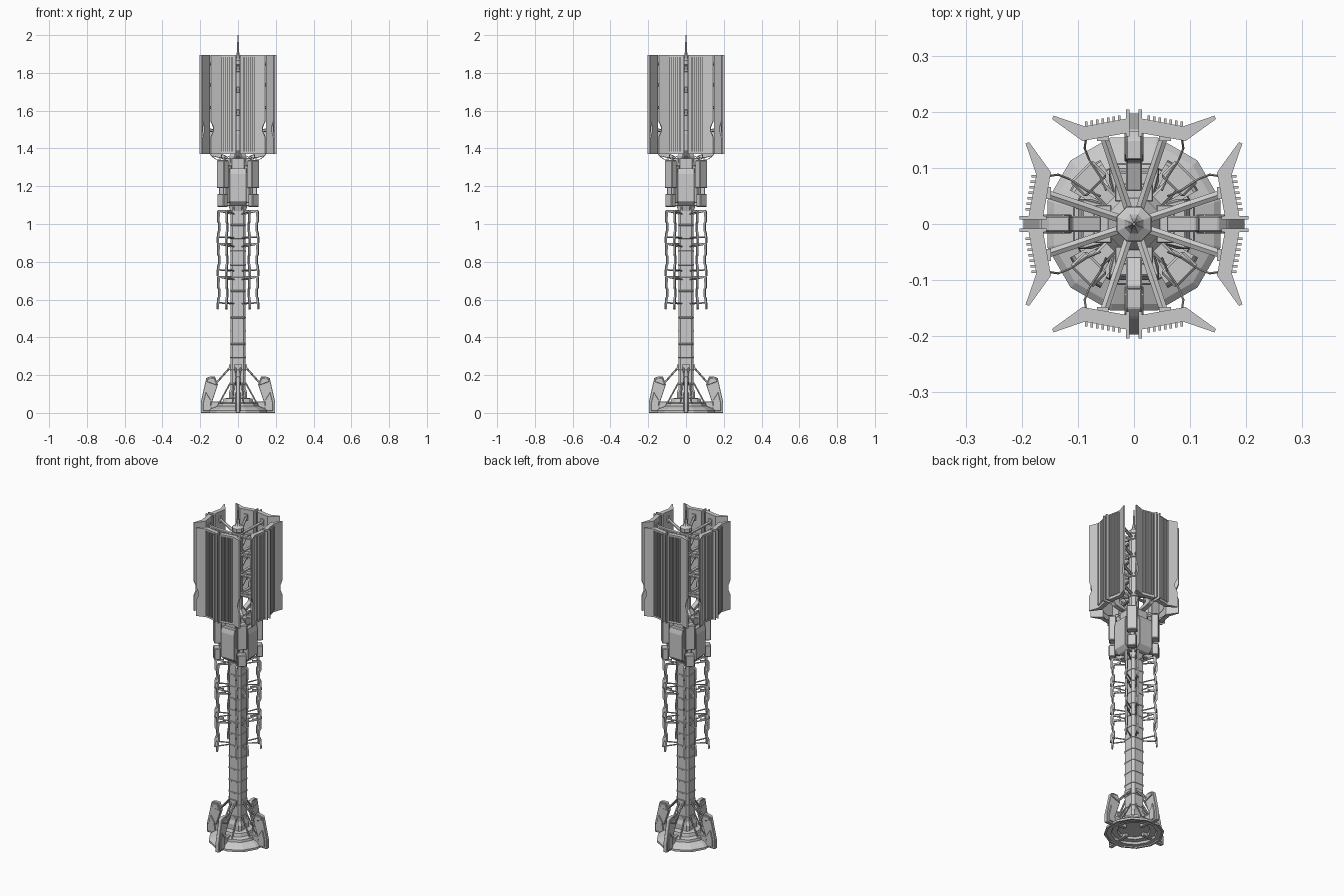
import bpy, bmesh, math
from mathutils import Vector, Matrix

if "Cube" in bpy.data.objects:
    bpy.data.objects.remove(bpy.data.objects["Cube"])

QUARTERS = [math.radians(90 * i) for i in range(4)]


def finish(name, bm, copies=1, mirror=False, bevel=0):
    """Mirror one sector in x, repeat it around z and store it as an object."""
    if mirror:
        d = bmesh.ops.duplicate(bm, geom=bm.verts[:] + bm.edges[:] + bm.faces[:])
        bmesh.ops.scale(bm, vec=(-1, 1, 1), verts=[g for g in d["geom"] if isinstance(g, bmesh.types.BMVert)])
    source = bm.verts[:] + bm.edges[:] + bm.faces[:]
    for a in QUARTERS[1:copies]:
        d = bmesh.ops.duplicate(bm, geom=source)
        bmesh.ops.rotate(bm, cent=(0, 0, 0), matrix=Matrix.Rotation(a, 3, 'Z'),
                         verts=[g for g in d["geom"] if isinstance(g, bmesh.types.BMVert)])
    bmesh.ops.recalc_face_normals(bm, faces=bm.faces[:])
    me = bpy.data.meshes.new(name)
    bm.to_mesh(me)
    bm.free()
    ob = bpy.data.objects.new(name, me)
    bpy.context.collection.objects.link(ob)
    if bevel:
        m = ob.modifiers.new("bevel", 'BEVEL')
        m.width, m.segments, m.limit_method = bevel, 1, 'ANGLE'
    return ob


def loft(bm, rings):
    """Skin closed rings of points and cap both ends."""
    rows = [[bm.verts.new(p) for p in ring] for ring in rings]
    n = len(rows[0])
    for a, b in zip(rows, rows[1:]):
        for i in range(n):
            bm.faces.new((a[i], a[(i + 1) % n], b[(i + 1) % n], b[i]))
    bm.faces.new(rows[0][::-1])
    bm.faces.new(rows[-1])


def lathe(bm, profile, sides, turn=0.0):
    loft(bm, [[(r * math.cos(turn + math.tau * i / sides), r * math.sin(turn + math.tau * i / sides), z)
               for i in range(sides)] for r, z in profile])


def chamfered(bm, profile, cut):
    """Square column with cut corners, profile in (half width, z)."""
    loft(bm, [[(h, -h + cut, z), (h, h - cut, z), (h - cut, h, z), (cut - h, h, z),
               (-h, h - cut, z), (-h, cut - h, z), (cut - h, -h, z), (h - cut, -h, z)] for h, z in profile])


def box(bm, x, y, z, spin=0.0):
    """Box from (min, max) ranges, optionally turned about z through the origin."""
    c = [(a + b) / 2 for a, b in (x, y, z)]
    s = [b - a for a, b in (x, y, z)]
    m = Matrix.Rotation(spin, 4, 'Z') @ Matrix.Translation(c) @ Matrix.Diagonal((*s, 1))
    bmesh.ops.create_cube(bm, size=1, matrix=m)


def rod(bm, a, b, r, sides=6):
    a, b = Vector(a), Vector(b)
    m = Matrix.Translation((a + b) / 2) @ (b - a).to_track_quat('Z', 'Y').to_matrix().to_4x4()
    bmesh.ops.create_cone(bm, cap_ends=True, segments=sides, radius1=r, radius2=r,
                          depth=(b - a).length, matrix=m)


def plate(bm, outline, half, spin=0.0):
    """Flat plate standing in a radial plane, outline in (radius, z)."""
    rot = Matrix.Rotation(spin, 3, 'Z')
    loft(bm, [[rot @ Vector((r, t, z)) for r, z in outline] for t in (-half, half)])


# stepped foot, hollow underneath
bm = bmesh.new()
lathe(bm, [(.05, .03), (.085, .03), (.09, .018), (.12, .018), (.125, .006), (.148, .006), (.15, 0), (.16, 0),
           (.16, .012), (.148, .022), (.112, .036), (.11, .05), (.085, .056), (.08, .075), (.05, .08)],
      12, math.radians(15))
finish("foot_disc", bm)

# ground fins with clamp blocks and ribs
bm = bmesh.new()
plate(bm, [(.145, 0), (.197, 0), (.197, .055), (.168, .185), (.15, .192), (.122, .192), (.106, .15), (.14, .05)], .011)
plate(bm, [(.11, .145), (.165, .165), (.16, .182), (.125, .185)], .017)
plate(bm, [(.14, .01), (.185, .01), (.185, .05), (.17, .11), (.145, .07)], .016)
box(bm, (.06, .15), (-.01, .01), (.01, .06))
finish("ground_fins", bm, 4, bevel=.002)

# braces between mast and fins
bm = bmesh.new()
for s in (-1, 1):
    rod(bm, (.038, .014 * s, .245), (.118, .009 * s, .155), .005)
    rod(bm, (.04, .02 * s, .16), (.1, .03 * s, .05), .004)
box(bm, (.034, .048), (-.022, .022), (.23, .255))
finish("foot_braces", bm, 4)

# square mast with cut corners and bands
bm = bmesh.new()
T8 = math.pi / 8
chamfered(bm, [(.048, .05), (.048, .11), (.04, .13), (.04, 1.12)], .012)
for i in range(14):
    z = .15 + i * .07
    chamfered(bm, [(.039, z), (.042, z + .002), (.042, z + .008), (.039, z + .01)], .012)
finish("mast", bm)

# bent side ribs, three tiers of eight
bm = bmesh.new()
for tier in range(3):
    z = .548 + .174 * tier
    for a in (math.radians(30), math.radians(60)):
        plate(bm, [(.121, z), (.129, z + .004), (.126, z + .055), (.119, z + .07), (.119, z + .105),
                   (.126, z + .118), (.126, z + .17), (.12, z + .177), (.075, z + .177), (.075, z + .169),
                   (.113, z + .167), (.116, z + .12), (.11, z + .108), (.11, z + .068), (.116, z + .052)],
              .005, a)
        c, s = math.cos(a), math.sin(a)
        rod(bm, (.03 * c, .03 * s, z + .155), (.115 * c, .115 * s, z + .172), .004)
        rod(bm, (.035 * c, .035 * s, z + .03), (.116 * c, .116 * s, z + .035), .004)
finish("side_ribs", bm, 4)

# equipment hub between mast and pole
bm = bmesh.new()
lathe(bm, [(.045, 1.07), (.056, 1.1), (.064, 1.12), (.064, 1.31), (.05, 1.33), (.05, 1.36), (.032, 1.385)], 8, T8)
finish("hub_core", bm)

# front, back and side cabinets of the hub, wider outwards
bm = bmesh.new()
loft(bm, [[(r, w * s, z) for r, w, s in ((.04, .032, -1), (r1, .045, -1), (r1, .045, 1), (.04, .032, 1))]
          for r1, z in ((.075, 1.095), (.1, 1.12), (.1, 1.265), (.092, 1.295))])
box(bm, (.04, .072), (-.034, .034), (1.29, 1.35))
finish("hub_cabinets", bm, 4, bevel=.002)

# diagonal equipment boxes, large above small
bm = bmesh.new()
D = math.pi / 4
box(bm, (.094, .134), (-.028, .028), (1.19, 1.338), D)
box(bm, (.098, .134), (-.025, .025), (1.09, 1.16), D)
box(bm, (.05, .1), (-.014, .014), (1.11, 1.31), D)
finish("hub_boxes", bm, 4, bevel=.004)

# upper pole, cap and spike
bm = bmesh.new()
lathe(bm, [(.028, 1.36), (.028, 1.84), (.033, 1.845), (.033, 1.865), (.018, 1.875), (.012, 1.885), (.007, 1.91),
           (.005, 1.95), (.0025, 2.0)], 8, T8)
for z in (1.47, 1.59, 1.71, 1.82):
    lathe(bm, [(.028, z - .015), (.034, z - .012), (.034, z + .012), (.028, z + .015)], 8, T8)
finish("upper_pole", bm)

# upright units standing in the gaps between panel pairs
bm = bmesh.new()
plate(bm, [(.06, 1.345), (.1, 1.35), (.14, 1.36), (.165, 1.39), (.165, 1.48), (.15, 1.495), (.115, 1.495),
           (.11, 1.38), (.06, 1.36)], .014)
finish("gap_units", bm, 4, bevel=.002)

# large wing panels, notched near the bottom of the outer tip
bm = bmesh.new()
inner_end, outer_end = Vector((.013, .162)), Vector((.013, .188))
bend_out, bend_in = Vector((.088, .174)), Vector((.092, .148))
tip_out, tip_in = Vector((.143, .193)), Vector((.146, .187))
rings = []
for z, k in ((1.37, 0), (1.46, 0), (1.49, .24), (1.515, .24), (1.545, 0), (1.895, 0)):
    pts = (inner_end, outer_end, bend_out, tip_out.lerp(bend_out, k), tip_in.lerp(bend_in, k), bend_in)
    rings.append([(p.x, p.y, z) for p in pts])
loft(bm, rings)
box(bm, (.008, .014), (.156, .204), (1.37, 1.895))
finish("wing_panels", bm, 4, mirror=True)

# vertical cooling slats of the panels
bm = bmesh.new()
for i in range(7):
    x = .026 + i * .0098
    y = .188 - (x - .013) * .187
    box(bm, (x - .0022, x + .0022), (y - .004, y + .008), (1.385, 1.885))
finish("panel_slats", bm, 4, mirror=True)

# struts from pole to panels in four levels, with pads
bm = bmesh.new()
for z in (1.47, 1.59, 1.71, 1.82):
    rod(bm, (.01, .026, z), (.055, .16, z + .03), .0085)
    box(bm, (.045, .066), (.148, .158), (z + .012, z + .048))
finish("panel_struts", bm, 4, mirror=True)

# hanging cables below the panels
bm = bmesh.new()
path = [(.05, .06, 1.36), (.06, .085, 1.345), (.08, .115, 1.342), (.088, .135, 1.355), (.085, .155, 1.38)]
for a, b in zip(path, path[1:]):
    rod(bm, a, b, .002, 5)
finish("cables", bm, 4, mirror=True)
